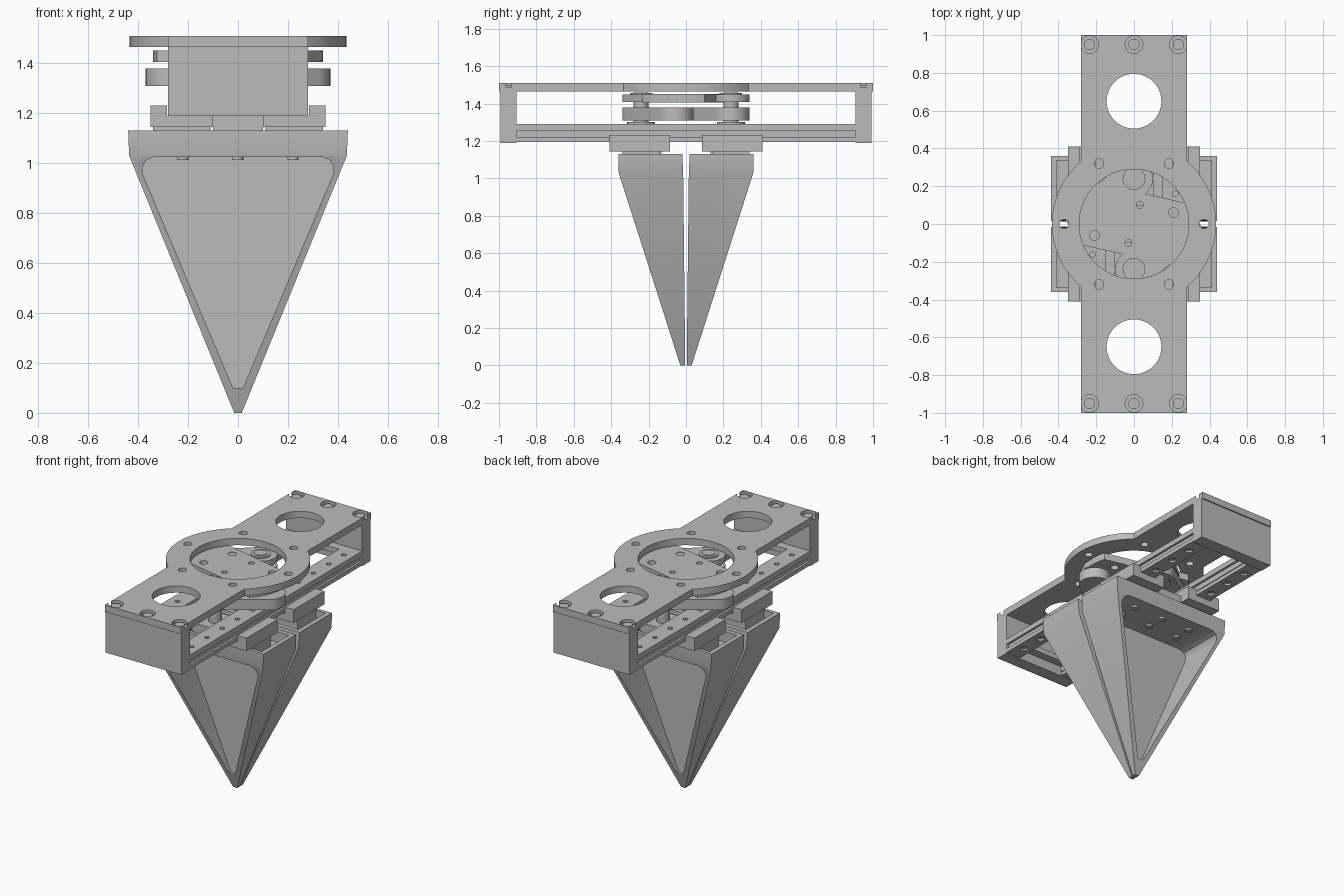
import bpy, bmesh, math
from math import pi, cos, sin, acos, atan2
from mathutils import Matrix

cube = bpy.data.objects.get("Cube")
if cube:
    bpy.data.objects.remove(cube)

grey = bpy.data.materials.new("machined grey")
grey.use_nodes = True
GREY = (0.5, 0.5, 0.5, 1)
grey.diffuse_color = GREY
grey.node_tree.nodes["Principled BSDF"].inputs["Base Color"].default_value = GREY
parts = []


def prism(bm, pts, z0, z1):
    """Extrude a flat outline between two heights."""
    low = [bm.verts.new((x, y, z0)) for x, y in pts]
    high = [bm.verts.new((x, y, z1)) for x, y in pts]
    bm.faces.new(low[::-1])
    bm.faces.new(high)
    n = len(pts)
    for i in range(n):
        j = (i + 1) % n
        bm.faces.new((low[i], low[j], high[j], high[i]))


def arc(x, y, r, a0, a1, n):
    return [(x + r * cos(a0 + (a1 - a0) * i / n), y + r * sin(a0 + (a1 - a0) * i / n))
            for i in range(n + 1)]


def circle(x, y, r, n=32):
    return arc(x, y, r, 0, 2 * pi, n)[:-1]


def rect(x0, x1, y0, y1):
    return [(x0, y0), (x1, y0), (x1, y1), (x0, y1)]


def capsule(p, q, r0, r1):
    a = atan2(q[1] - p[1], q[0] - p[0])
    return arc(*p, r0, a + pi / 2, a + 3 * pi / 2, 16) + arc(*q, r1, a - pi / 2, a + pi / 2, 16)


def build(name, shapes, matrix=None):
    """Object made of several prisms, each (outline, bottom, top)."""
    bm = bmesh.new()
    for s in shapes:
        prism(bm, *s)
    if matrix:
        bm.transform(matrix)
    bmesh.ops.recalc_face_normals(bm, faces=bm.faces)
    return finish(name, bm)


def finish(name, bm):
    mesh = bpy.data.meshes.new(name)
    bm.to_mesh(mesh)
    bm.free()
    mesh.materials.append(grey)
    obj = bpy.data.objects.new(name, mesh)
    bpy.context.collection.objects.link(obj)
    parts.append(obj)
    return obj


def cut(obj, shapes, matrix=None):
    cutter = build("cutter", shapes, matrix)
    parts.remove(cutter)
    mod = obj.modifiers.new("cut", "BOOLEAN")
    mod.operation, mod.solver, mod.object = "DIFFERENCE", "EXACT", cutter
    dg = bpy.context.evaluated_depsgraph_get()
    mesh = bpy.data.meshes.new_from_object(obj.evaluated_get(dg))
    obj.modifiers.clear()
    obj.data = mesh
    bpy.data.objects.remove(cutter)


def twin(obj):
    """Copy turned half way round the vertical axis."""
    other = obj.copy()
    other.name = "rear_" + obj.name
    other.rotation_euler.z = pi
    bpy.context.collection.objects.link(other)
    parts.append(other)


SIDES = (-1, 1)

# Top plate with central ring, windows and counterbores
a = acos(0.28 / 0.435)
outline = (arc(0, 0, 0.435, -a, a, 28) + [(0.28, 1), (-0.28, 1)]
           + arc(0, 0, 0.435, pi - a, pi + a, 28) + [(-0.28, -1), (0.28, -1)])
plate = build("top_plate", [(outline, 1.465, 1.51)])
screws = [(x, s * 0.95) for x in (-0.235, 0, 0.235) for s in SIDES]
holes = [(circle(0, 0, 0.29, 64), 1.4, 1.6)]
holes += [(circle(0, s * 0.65, 0.145, 48), 1.4, 1.6) for s in SIDES]
holes += [(circle(s * 0.37, 0, 0.025, 16), 1.4, 1.6) for s in SIDES]
holes += [(circle(s * 0.185, t * 0.32, 0.025, 16), 1.4, 1.6) for s in SIDES for t in SIDES]
holes += [(circle(x, y, 0.047, 24), 1.485, 1.6) for x, y in screws]
cut(plate, holes)
build("plate_screws", [(circle(x, y, 0.03, 16), 1.48, 1.5) for x, y in screws])

# End blocks
build("end_blocks", [(rect(-0.28, 0.28, *sorted((s * 0.905, s * 0.992))), 1.19, 1.465)
                     for s in SIDES])

# Base plate with two slots and screw holes
base = build("base_plate", [(rect(-0.28, 0.28, -0.91, 0.91), 1.255, 1.29)])
slots = [(rect(-0.15, 0.15, *sorted((s * 0.1, s * 0.85))), 1.1, 1.4) for s in SIDES]
slots += [(circle(s * 0.22, y * 0.16, 0.016, 12), 1.1, 1.4) for s in SIDES for y in range(-5, 6)]
cut(base, slots)

# Rails and their carrier strips
build("rail_carriers", [(rect(s * 0.215 - 0.05, s * 0.215 + 0.05, -0.91, 0.91), 1.22, 1.256)
                        for s in SIDES])
rails = build("linear_rails", [(rect(s * 0.225 - 0.055, s * 0.225 + 0.055, -0.94, 0.94), 1.195, 1.222)
                               for s in SIDES])
cut(rails, [(circle(s * 0.225, y * 0.16, 0.025, 16), 1.1, 1.208)
            for s in SIDES for y in range(-5, 6)])

# Rotor plate: a disc with two flats, turned a little
b = math.asin(0.17 / 0.34)
rotor = build("rotor_plate",
              [(arc(0, 0, 0.34, -b, b, 20) + arc(0, 0, 0.34, pi - b, pi + b, 20), 1.405, 1.452)],
              Matrix.Rotation(math.radians(-13), 4, "Z"))
spots = [(0.14, -0.14, 0.026), (0.21, 0.06, 0.026), (0.03, 0.1, 0.018)]
cut(rotor, [(circle(s * x, s * y, r, 16), 1.3, 1.5) for x, y, r in spots for s in SIDES])

# Links, pivots and slides for one finger
pivot, joint = (0, -0.24), (0.27, -0.06)
twin(build("lower_link", [(capsule(pivot, joint, 0.1, 0.1), 1.31, 1.38)]))
twin(build("upper_link", [(capsule(pivot, joint, 0.1, 0.07), 1.41, 1.448)]))
twin(build("pivot_pin", [(circle(*pivot, 0.04, 24), 1.15, 1.46),
                         (circle(*pivot, 0.075, 24), 1.29, 1.302),
                         (circle(*pivot, 0.06, 24), 1.44, 1.456)]))
twin(build("pin_mount", [(rect(-0.1, 0.1, -0.34, -0.13), 1.06, 1.19)]))
for s, name in ((-1, "left_carriage"), (1, "right_carriage")):
    x = s * 0.225
    body = build(name, [(rect(x - 0.125, x + 0.125, -0.41, -0.085), 1.145, 1.232)])
    cut(body, [(rect(x - 0.06, x + 0.06, -0.5, 0), 1.19, 1.3)])
    twin(body)
    twin(build(name + "_foot", [(rect(x - 0.115, x + 0.115, -0.34, -0.14), 1.06, 1.15)]))

# Hollow tapering finger: stacked sections
bm = bmesh.new()
loops = []
for z, hx, inner, outer in ((0, 0.015, 0.004, 0.03), (1.03, 0.436, 0.015, 0.36), (1.13, 0.44, 0.02, 0.36)):
    loops.append([bm.verts.new((x, y, z)) for x, y in rect(-hx, hx, -outer, -inner)])
for low, high in zip(loops, loops[1:]):
    for i in range(4):
        j = (i + 1) % 4
        bm.faces.new((low[i], low[j], high[j], high[i]))
bm.faces.new(loops[0][::-1])
bm.faces.new(loops[-1])
bmesh.ops.recalc_face_normals(bm, faces=bm.faces)
finger = finish("finger", bm)
# Tray in the top, then the rounded triangular pocket in the outer face
cut(finger, [(rect(-0.41, 0.41, -0.335, -0.05), 1.06, 1.3)])
half = [(0.02, 0.1), (0.383, 0.96), (0.383, 0.985), (0.37, 1.01), (0.34, 1.025)]
pocket = half + [(-x, z) for x, z in half[::-1]]
cut(finger, [(pocket, 0.045, 0.6)], Matrix.Rotation(pi / 2, 4, "X"))
twin(finger)
twin(build("finger_screws", [(circle(x, y, 0.022, 16), 1.012, 1.03)
                             for x in (-0.22, 0, 0.22) for y in (-0.27, -0.15)]))

# Smooth the round walls, keep the edges sharp
bpy.ops.object.select_all(action="DESELECT")
for obj in parts:
    obj.select_set(True)
bpy.context.view_layer.objects.active = parts[0]
bpy.ops.object.shade_smooth_by_angle(angle=math.radians(30))
